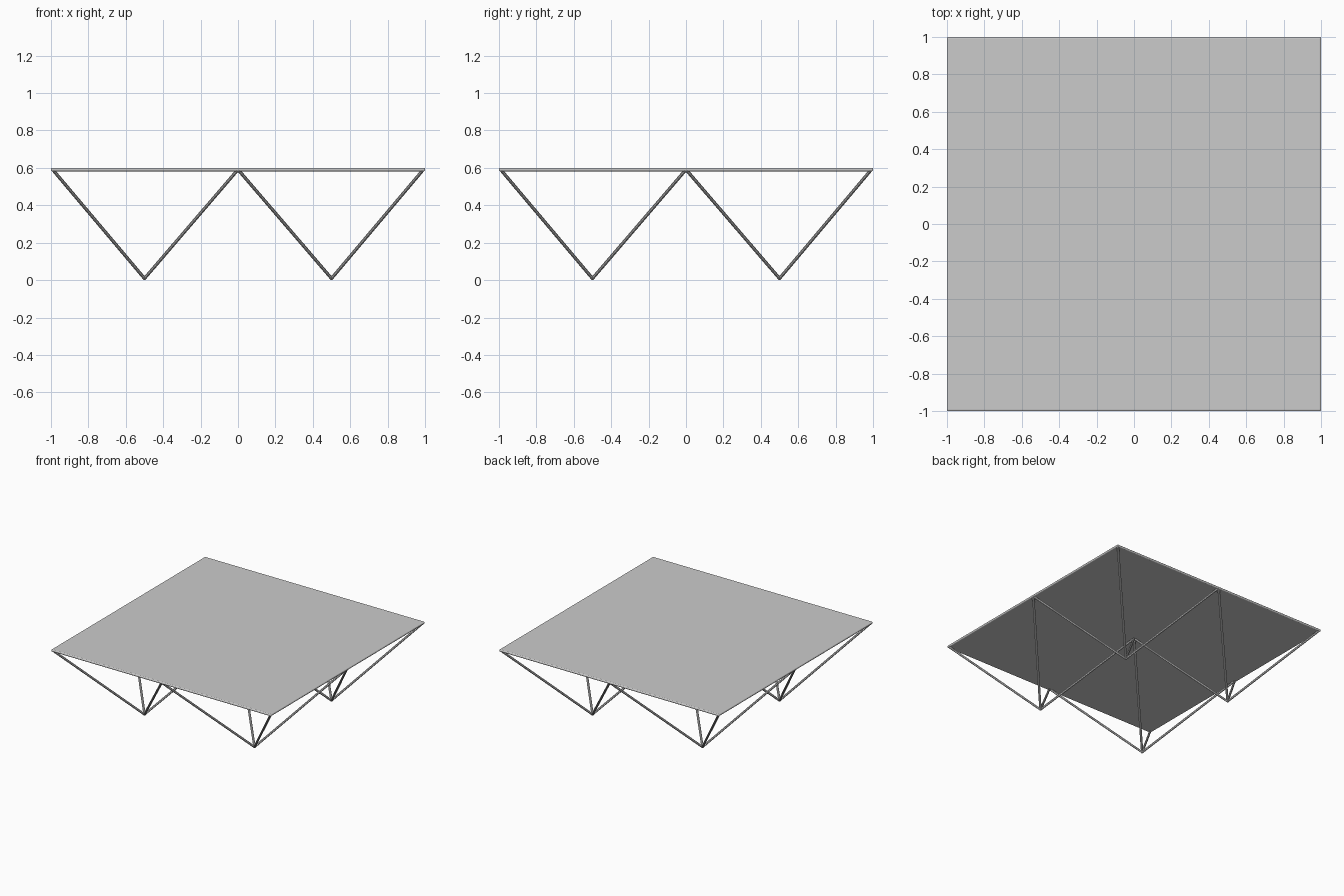
import bpy
from mathutils import Vector

if "Cube" in bpy.data.objects:
    bpy.data.objects.remove(bpy.data.objects["Cube"])

TOP, T, R = 0.60, 0.018, 0.009   # panel top height, panel thickness, rod radius
MID = TOP - T / 2


def rod(name, a, b):
    a, b = Vector(a), Vector(b)
    d = b - a
    bpy.ops.mesh.primitive_cylinder_add(vertices=8, radius=R, depth=d.length, location=(a + b) / 2)
    o = bpy.context.object
    o.name = name
    o.rotation_mode = 'QUATERNION'
    o.rotation_quaternion = d.to_track_quat('Z', 'Y')
    bpy.ops.object.shade_smooth_by_angle()


# square top panel with a rounded rim
bpy.ops.mesh.primitive_cube_add(size=1, location=(0, 0, MID))
panel = bpy.context.object
panel.name = "top_panel"
panel.scale = (2, 2, T)
bpy.ops.object.transform_apply(location=False, rotation=False, scale=True)
rim = panel.modifiers.new("rim", 'BEVEL')
rim.width = T * 0.45
rim.segments = 3

# four inverted pyramids of rods, one under each quarter
E = 1 - R
for sx in (-1, 1):
    for sy in (-1, 1):
        foot = (sx * 0.5, sy * 0.5, R)
        for x in (0, sx * E):
            for y in (0, sy * E):
                rod("leg_rod", foot, (x, y, MID))
        bpy.ops.mesh.primitive_uv_sphere_add(segments=8, ring_count=6, radius=R, location=foot)
        bpy.context.object.name = "foot_joint"
        bpy.ops.object.shade_smooth_by_angle(angle=1.2)
